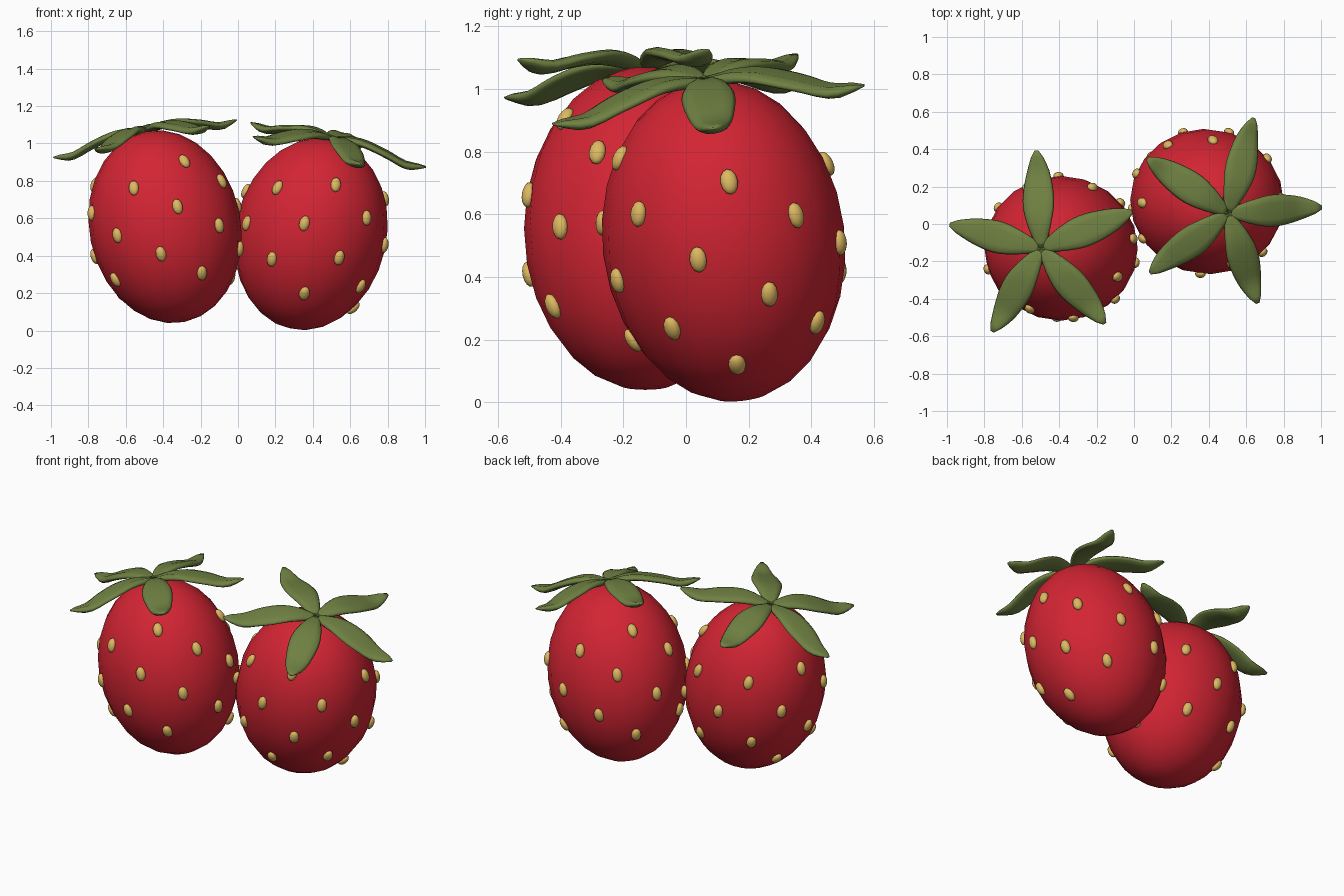
import bpy, bmesh, math
from mathutils import Vector, Matrix

if "Cube" in bpy.data.objects:
    bpy.data.objects.remove(bpy.data.objects["Cube"])

def material(name, col):
    m = bpy.data.materials.new(name)
    m.diffuse_color = (*col, 1)
    m.use_nodes = True
    m.node_tree.nodes["Principled BSDF"].inputs["Base Color"].default_value = m.diffuse_color
    return m

RED = material("berry red", (0.65, 0.018, 0.033))
GREEN = material("leaf green", (0.16, 0.22, 0.055))
GOLD = material("seed gold", (0.72, 0.48, 0.12))

SEMI = Vector((0.405, 0.387, 0.52))   # body semi-axes
GOLDEN = math.radians(137.508)

def finish(bm, name, mat, frame):
    bmesh.ops.recalc_face_normals(bm, faces=bm.faces)
    bmesh.ops.transform(bm, matrix=frame, verts=bm.verts)
    for f in bm.faces:
        f.smooth = True
    me = bpy.data.meshes.new(name)
    bm.to_mesh(me)
    bm.free()
    me.materials.append(mat)
    ob = bpy.data.objects.new(name, me)
    bpy.context.collection.objects.link(ob)
    return ob

def interp(table, s):
    # smooth interpolation through (position, value) pairs
    pts = [(-table[1][0], table[0][1])] + table + [(2 - table[-2][0], table[-1][1])]
    for k in range(1, len(pts) - 2):
        (a, va), (b, vb) = pts[k], pts[k + 1]
        if s <= b or k == len(pts) - 3:
            ma = (vb - pts[k - 1][1]) / (b - pts[k - 1][0])
            mb = (pts[k + 2][1] - va) / (pts[k + 2][0] - a)
            d, u = b - a, (s - a) / (b - a)
            return ((2*u**3 - 3*u**2 + 1) * va + (u**3 - 2*u**2 + u) * d * ma
                    + (3*u**2 - 2*u**3) * vb + (u**3 - u**2) * d * mb)

HEIGHT = [(0, 0.528), (0.3, 0.537), (0.58, 0.505), (0.8, 0.470), (1, 0.482)]
WIDTH = [(0, 0.025), (0.22, 0.062), (0.46, 0.086), (0.72, 0.070), (0.92, 0.036), (1, 0.010)]

def add_leaf(bm, angle, length=0.525):
    # lofted leaf: flattened section with a groove along the top
    n, rows, rot = 12, 14, Matrix.Rotation(angle, 3, 'Z')
    rings = []
    for i in range(rows + 1):
        s = i / rows
        w, h = interp(WIDTH, s), interp(HEIGHT, s)
        t = 0.022 * min(1, w / 0.05)
        ring = []
        for k in range(n):
            a = 2 * math.pi * k / n
            z = t * math.sin(a)
            if k == n // 4:
                z -= 0.35 * t
            ring.append(bm.verts.new(rot @ Vector((s * length, w * math.cos(a), h + z))))
        rings.append(ring)
    for r0, r1 in zip(rings, rings[1:]):
        for k in range(n):
            j = (k + 1) % n
            bm.faces.new((r0[k], r0[j], r1[j], r1[k]))
    bm.faces.new(rings[0])
    bm.faces.new(rings[-1])

def strawberry(side, centre, axis, spin):
    tilt = Vector((0, 0, 1)).rotation_difference(Vector(axis))
    frame = Matrix.Translation(centre) @ tilt.to_matrix().to_4x4()

    # body
    bm = bmesh.new()
    bmesh.ops.create_uvsphere(bm, u_segments=20, v_segments=14, radius=1,
                              matrix=Matrix.Diagonal((*SEMI, 1)))
    finish(bm, side + "_berry_body", RED, frame)

    # seeds on a golden-angle spiral, lying flat on the surface
    bm = bmesh.new()
    for i in range(24):
        t = (-0.34 + 0.0288 * i) / SEMI.z
        phi, r = spin + GOLDEN * i, math.sqrt(1 - t * t)
        u = Vector((r * math.cos(phi), r * math.sin(phi), t))
        p = Vector(u[k] * SEMI[k] for k in range(3))
        nrm = Vector(u[k] / SEMI[k] for k in range(3)).normalized()
        across = Vector((0, 0, 1)).cross(nrm).normalized()
        along = nrm.cross(across)
        m = Matrix((across, along, nrm)).transposed().to_4x4()
        m = Matrix.Translation(p) @ m @ Matrix.Diagonal((0.028, 0.042, 0.022, 1))
        bmesh.ops.create_uvsphere(bm, u_segments=12, v_segments=8, radius=1, matrix=m)
    finish(bm, side + "_seeds", GOLD, frame)

    # crown of five leaves
    bm = bmesh.new()
    for k in range(5):
        add_leaf(bm, spin + math.radians(2 + 72 * k))
    ob = finish(bm, side + "_leaf_crown", GREEN, frame)

strawberry("left", (-0.39, -0.13, 0.555), (-0.2, 0.0, 0.98), math.radians(20))
strawberry("right", (0.39, 0.12, 0.516), (0.213, -0.116, 0.97), 0.0)
